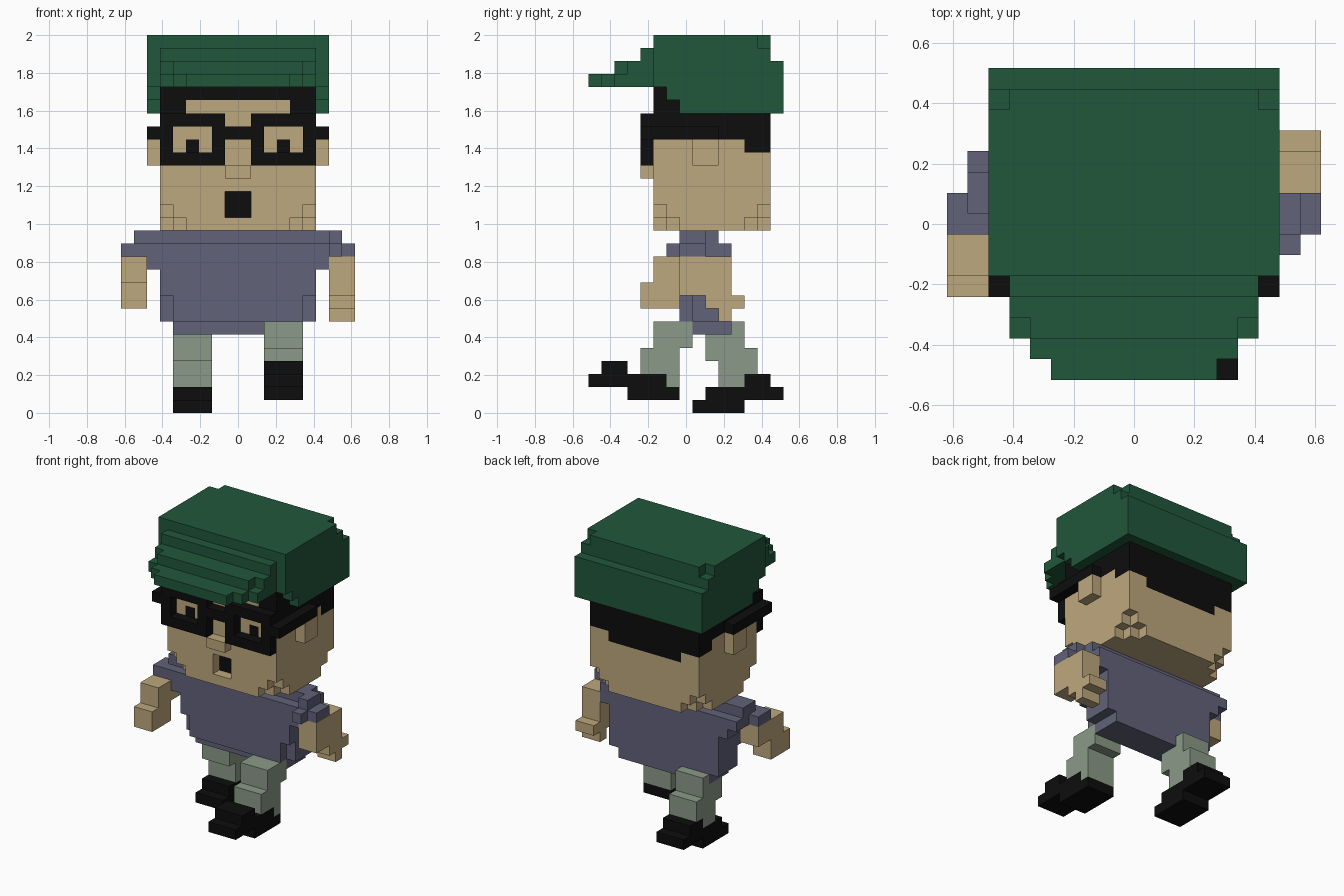
import bpy, bmesh

cube = bpy.data.objects.get("Cube")
if cube:
    bpy.data.objects.remove(cube, do_unlink=True)

S = 2 / 29  # block size: 29 blocks tall


def material(name, rgb):
    m = bpy.data.materials.new(name)
    m.use_nodes = True
    m.diffuse_color = (*rgb, 1)
    bsdf = next(n for n in m.node_tree.nodes if n.type == 'BSDF_PRINCIPLED')
    bsdf.inputs["Base Color"].default_value = (*rgb, 1)
    return m


GREEN = material("cap_green", (0.015, 0.095, 0.043))
SKIN = material("skin_tan", (0.515, 0.392, 0.207))
BLACK = material("black", (0.004, 0.004, 0.004))
PURPLE = material("shirt_purple", (0.122, 0.122, 0.195))
SAGE = material("trouser_sage", (0.254, 0.323, 0.246))

# Outward side -> the four corners of that side of a unit block
SIDES = {
    (1, 0, 0): [(1, 0, 0), (1, 1, 0), (1, 1, 1), (1, 0, 1)],
    (-1, 0, 0): [(0, 0, 0), (0, 0, 1), (0, 1, 1), (0, 1, 0)],
    (0, 1, 0): [(0, 1, 0), (0, 1, 1), (1, 1, 1), (1, 1, 0)],
    (0, -1, 0): [(0, 0, 0), (1, 0, 0), (1, 0, 1), (0, 0, 1)],
    (0, 0, 1): [(0, 0, 1), (1, 0, 1), (1, 1, 1), (0, 1, 1)],
    (0, 0, -1): [(0, 0, 0), (0, 1, 0), (1, 1, 0), (1, 0, 0)],
}


def blocks(name, boxes):
    """Merge boxes (x0,x1, y0,y1, z0,z1, material) into one stepped shell.
    A later box repaints earlier ones; material None carves away."""
    cells = {}
    for x0, x1, y0, y1, z0, z1, mat in boxes:
        for x in range(x0, x1):
            for y in range(y0, y1):
                for z in range(z0, z1):
                    if mat is None:
                        cells.pop((x, y, z), None)
                    else:
                        cells[x, y, z] = mat
    mats = list(dict.fromkeys(cells.values()))
    bm = bmesh.new()
    for (x, y, z), mat in cells.items():
        for (dx, dy, dz), corners in SIDES.items():
            if (x + dx, y + dy, z + dz) in cells:
                continue
            f = bm.faces.new([bm.verts.new(((x + a) * S, (y + b - 7.5) * S, (z + c) * S))
                              for a, b, c in corners])
            f.material_index = mats.index(mat)
    bmesh.ops.remove_doubles(bm, verts=bm.verts, dist=S * 0.01)
    bmesh.ops.dissolve_limit(bm, angle_limit=0.01, verts=bm.verts, edges=bm.edges,
                             delimit={'MATERIAL'})
    me = bpy.data.meshes.new(name)
    bm.to_mesh(me)
    bm.free()
    for m in mats:
        me.materials.append(m)
    ob = bpy.data.objects.new(name, me)
    bpy.context.collection.objects.link(ob)
    return ob


def both(*box):
    """The box and its mirror image in x."""
    x0, x1, *rest = box
    return [box, (-x1, -x0, *rest)]


# Head with hair, eyes and an open mouth
head = [
    (-6, 6, 5, 14, 14, 25, SKIN),
    (-6, 6, 5, 14, 21, 25, BLACK),      # hair band
    (-4, 4, 13, 14, 19, 21, BLACK),     # hair at the nape
    (-6, 6, 12, 14, 20, 21, BLACK),
    (-5, 5, 5, 6, 21, 22, SKIN),        # face behind the glasses
    (-1, 1, 5, 6, 22, 23, SKIN),
    (-4, 4, 5, 6, 23, 24, SKIN),        # forehead
    (-1, 1, 6, 7, 15, 17, BLACK),       # mouth
    (-1, 1, 5, 6, 15, 17, None),
    (-1, 1, 4, 5, 18, 19, SKIN),        # nose
]
head += both(3, 4, 5, 6, 20, 21, BLACK)   # eyes
head += both(6, 7, 8, 10, 19, 21, SKIN)   # ears
for y, inner in ((5, 6), (13, 12)):       # stepped lower corners
    head += both(5, 6, y, y + 1, 14, 16, None)
    head += both(4, 5, y, y + 1, 14, 15, None)
    head += both(5, 6, inner, inner + 1, 14, 15, None)
blocks("head", head)

# Glasses: two square frames, bridge and temples
glasses = [(-1, 1, 4, 5, 21, 22, BLACK)]
glasses += both(1, 6, 4, 5, 19, 23, BLACK)
glasses += both(2, 5, 4, 5, 20, 22, None)
glasses += both(6, 7, 4, 10, 21, 22, BLACK)
blocks("glasses", glasses)

# Cap with stepped visor
cap = [
    (-7, 7, 5, 14, 23, 29, GREEN),
    (-7, 7, 14, 15, 23, 27, GREEN),
    (-6, 6, 5, 14, 23, 25, None),       # hollow for the head
    (-7, 7, 5, 6, 23, 25, None),
    (-7, 7, 6, 7, 23, 24, None),
    (-4, 4, 0, 1, 25, 26, GREEN),       # visor tiers
    (-5, 5, 1, 2, 25, 26, GREEN),
    (-6, 6, 2, 5, 25, 26, GREEN),
    (-5, 5, 2, 3, 26, 27, GREEN),
    (-6, 6, 3, 5, 26, 27, GREEN),
    (-6, 6, 4, 5, 27, 28, GREEN),
]
cap += both(6, 7, 13, 14, 28, 29, None)
blocks("cap", cap)

# Shirt with twisted shoulders
blocks("shirt", [
    (-5, 5, 8, 11, 6, 7, PURPLE),
    (-5, 5, 7, 8, 7, 9, PURPLE),
    (-6, 6, 8, 11, 7, 12, PURPLE),
    (-6, 6, 7, 8, 9, 12, PURPLE),
    (-7, 7, 7, 11, 11, 13, PURPLE),
    (-7, 7, 8, 10, 13, 14, PURPLE),
    (7, 8, 6, 9, 12, 13, PURPLE),
    (7, 8, 7, 9, 13, 14, PURPLE),
    (8, 9, 7, 9, 12, 13, PURPLE),
    (-8, -7, 7, 11, 12, 13, PURPLE),
    (-8, -7, 8, 10, 13, 14, PURPLE),
    (-9, -8, 7, 9, 12, 13, PURPLE),
])

# Arms: left swings back, right swings forward
blocks("left_arm", [
    (7, 9, 7, 11, 9, 12, SKIN),
    (7, 9, 9, 12, 8, 9, SKIN),
    (7, 9, 10, 11, 7, 8, SKIN),
])
blocks("right_arm", [
    (-9, -7, 5, 9, 10, 12, SKIN),
    (-9, -7, 4, 7, 8, 10, SKIN),
])

# Legs: left strides forward, right pushes off behind
blocks("left_leg", [
    (2, 5, 5, 8, 5, 7, SAGE),
    (2, 5, 4, 7, 3, 5, SAGE),
    (2, 5, 6, 7, 2, 3, SAGE),
])
blocks("left_boot", [
    (2, 5, 0, 3, 2, 3, BLACK),
    (2, 5, 1, 3, 3, 4, BLACK),
    (2, 5, 3, 7, 1, 2, BLACK),
    (2, 5, 3, 6, 2, 3, BLACK),
])
blocks("right_leg", [
    (-5, -2, 11, 12, 6, 7, SAGE),
    (-5, -2, 9, 12, 5, 6, SAGE),
    (-5, -2, 9, 13, 4, 5, SAGE),
    (-5, -2, 10, 13, 3, 4, SAGE),
    (-5, -2, 10, 12, 2, 3, SAGE),
])
blocks("right_boot", [
    (-5, -2, 8, 12, 0, 1, BLACK),
    (-5, -2, 9, 15, 1, 2, BLACK),
    (-5, -2, 12, 14, 2, 3, BLACK),
])
